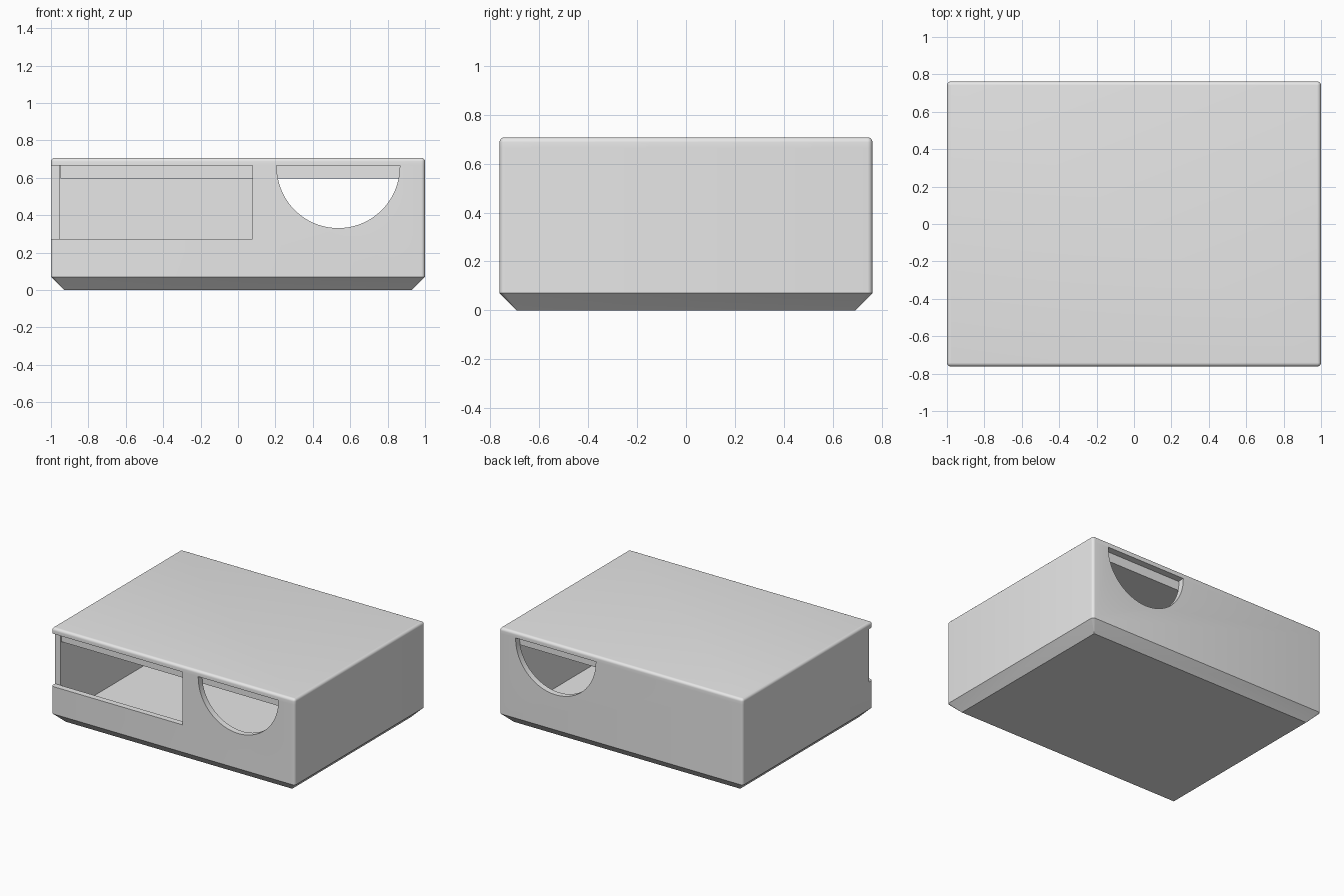
import bpy, bmesh, math

if "Cube" in bpy.data.objects:
    bpy.data.objects.remove(bpy.data.objects["Cube"], do_unlink=True)

HX, HY = 1.0, 0.762          # outer half sizes
WALL, FLOOR = 0.045, 0.045   # shell thickness
RIM, TOP = 0.665, 0.707      # top of the tray, top of the lid
R = 0.02                     # edge rounding
GAP = 0.006                  # clearance around the lid plug

grey = bpy.data.materials.new("light_grey")
grey.use_nodes = True
grey.diffuse_color = (0.8, 0.8, 0.8, 1)
grey.node_tree.nodes["Principled BSDF"].inputs["Base Color"].default_value = (0.8, 0.8, 0.8, 1)


def loft(name, loops):
    """Skin a solid through closed loops of points, capped at both ends."""
    bm = bmesh.new()
    rings = [[bm.verts.new(p) for p in loop] for loop in loops]
    n = len(rings[0])
    for a, b in zip(rings, rings[1:]):
        for i in range(n):
            j = (i + 1) % n
            bm.faces.new((a[i], a[j], b[j], b[i]))
    bm.faces.new(rings[0][::-1])
    bm.faces.new(rings[-1])
    bmesh.ops.recalc_face_normals(bm, faces=bm.faces[:])
    mesh = bpy.data.meshes.new(name)
    bm.to_mesh(mesh)
    bm.free()
    mesh.materials.append(grey)
    obj = bpy.data.objects.new(name, mesh)
    bpy.context.collection.objects.link(obj)
    return obj


def rounded_loop(z, inset, steps=5):
    """Rounded rectangle, pulled in from the outer size."""
    r = max(0.001, R - inset)
    loop = []
    for k, (sx, sy) in enumerate(((1, 1), (-1, 1), (-1, -1), (1, -1))):
        for i in range(steps + 1):
            a = math.pi / 2 * (k + i / steps)
            loop.append((sx * (HX - inset - r) + r * math.cos(a),
                         sy * (HY - inset - r) + r * math.sin(a), z))
    return loop


def box(name, x0, x1, y0, y1, z0, z1):
    return loft(name, [[(x0, y0, z), (x1, y0, z), (x1, y1, z), (x0, y1, z)]
                       for z in (z0, z1)])


def cut(obj, cutter):
    cutter.hide_render = True
    mod = obj.modifiers.new("cut", "BOOLEAN")
    mod.operation, mod.solver, mod.object = "DIFFERENCE", "EXACT", cutter
    bpy.context.view_layer.objects.active = obj
    bpy.ops.object.modifier_apply(modifier=mod.name)
    bpy.data.objects.remove(cutter, do_unlink=True)


# Tray with a chamfered foot
tray = loft("tray", [rounded_loop(0, 0.07), rounded_loop(0.07, 0), rounded_loop(RIM, 0)])

# Hollow inside
ix, iy = HX - WALL, HY - WALL
cut(tray, box("cavity", -ix, ix, -iy, iy, FLOOR, 1))

# Front window, open at the corner
cut(tray, box("window_cutter", -1.2, 0.077, -1, -iy + 0.0005, 0.273, 1))

# Half-round openings through front and back walls
cx, cz, r = 0.536, 0.66, 0.329
arc = [(cx + r * math.cos(a), cz + r * math.sin(a))
       for a in (math.pi * (1 + i / 48) for i in range(49))]
profile = arc + [(cx + r, 1), (cx - r, 1)]
cut(tray, loft("arch_cutter", [[(x, y, z) for x, z in profile] for y in (-1, 1)]))

# Lid with rounded top edge
levels = [rounded_loop(RIM, 0)]
for i in range(6):
    a = math.pi / 2 * i / 5
    levels.append(rounded_loop(TOP - R + R * math.sin(a), R * (1 - math.cos(a))))
lid = loft("lid", levels)

# Plug under the lid that fits inside the walls
plug = box("lid_plug", -ix + GAP, ix - GAP, -iy + GAP, iy - GAP, 0.595, RIM + 0.01)

for obj in (tray, lid, plug):
    bpy.ops.object.select_all(action="DESELECT")
    obj.select_set(True)
    bpy.context.view_layer.objects.active = obj
    bpy.ops.object.shade_smooth_by_angle(angle=math.radians(30))
